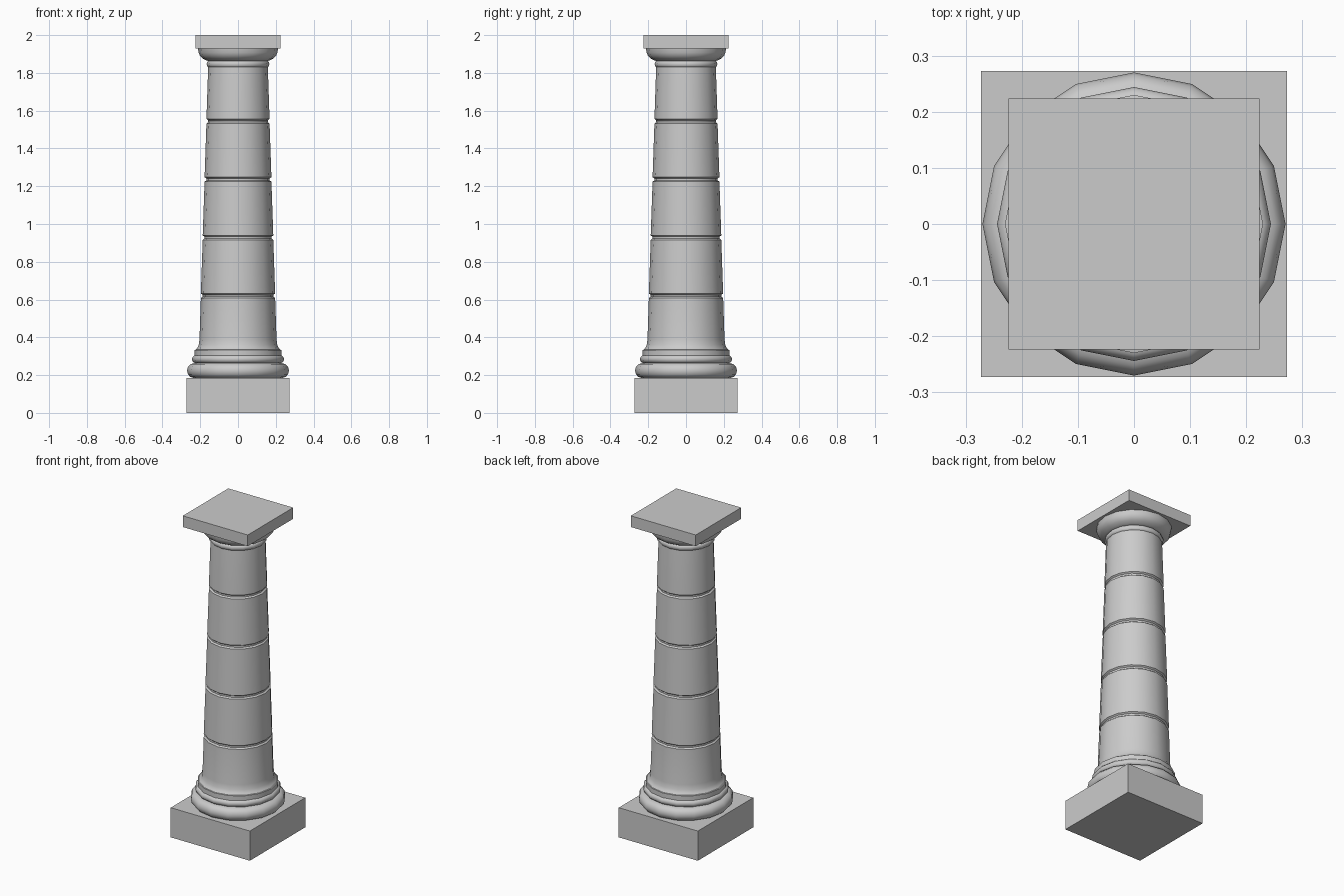
import bpy, bmesh, math

if "Cube" in bpy.data.objects:
    bpy.data.objects.remove(bpy.data.objects["Cube"])

SIDES = 16


def finish(name, bm, smooth):
    bmesh.ops.recalc_face_normals(bm, faces=bm.faces)
    mesh = bpy.data.meshes.new(name)
    bm.to_mesh(mesh)
    bm.free()
    ob = bpy.data.objects.new(name, mesh)
    bpy.context.collection.objects.link(ob)
    if smooth:
        bpy.ops.object.select_all(action='DESELECT')
        ob.select_set(True)
        bpy.context.view_layer.objects.active = ob
        bpy.ops.object.shade_smooth_by_angle(angle=math.radians(40))
    return ob


def slab(name, half, z0, z1):
    bm = bmesh.new()
    bmesh.ops.create_cube(bm, size=1)
    for v in bm.verts:
        v.co = (v.co.x * 2 * half, v.co.y * 2 * half, z1 if v.co.z > 0 else z0)
    return finish(name, bm, False)


def lathe(name, profile):
    """Turn (radius, z) points around the z axis, with capped ends."""
    bm = bmesh.new()
    rings = []
    for r, z in profile:
        rings.append([bm.verts.new((r * math.cos(2 * math.pi * i / SIDES),
                                    r * math.sin(2 * math.pi * i / SIDES), z))
                      for i in range(SIDES)])
    for a, b in zip(rings, rings[1:]):
        for i in range(SIDES):
            j = (i + 1) % SIDES
            bm.faces.new((a[i], a[j], b[j], b[i]))
    bm.faces.new(rings[0])
    bm.faces.new(rings[-1])
    return finish(name, bm, True)


def bulge(r, out, z0, z1, n=6):
    """Half-round moulding profile from z0 to z1."""
    return [(r + out * math.sin(math.pi * k / n),
             (z0 + z1) / 2 - (z1 - z0) / 2 * math.cos(math.pi * k / n))
            for k in range(n + 1)]


# Square plinth and abacus
slab("plinth", 0.273, 0.0, 0.185)
slab("abacus", 0.224, 1.93, 2.0)

# Base mouldings
lathe("base_large_torus", bulge(0.235, 0.035, 0.185, 0.263))
lathe("base_small_torus", bulge(0.222, 0.022, 0.263, 0.306))
lathe("base_fillet", [(0.23, 0.304), (0.23, 0.333), (0.221, 0.335)])

# Tapered shaft with a flared foot and grooves between the drums
def shaft_radius(z):
    return 0.205 - 0.047 * (z - 0.36) / 1.47

shaft = [(0.228, 0.33), (0.216, 0.343), (0.208, 0.36), (0.204, 0.39)]
for z in (0.62, 0.928, 1.236, 1.544):
    r = shaft_radius(z)
    shaft += [(r, z - 0.012), (r - 0.009, z - 0.005),
              (r - 0.009, z + 0.005), (r, z + 0.012)]
shaft += [(0.158, 1.83), (0.155, 1.875)]
lathe("shaft", shaft)

# Capital: neck ring and flaring echinus
lathe("neck_ring", bulge(0.152, 0.014, 1.828, 1.864))
lathe("echinus", [(0.156, 1.862), (0.17, 1.867), (0.188, 1.877), (0.201, 1.89),
                  (0.209, 1.907), (0.212, 1.931)])
